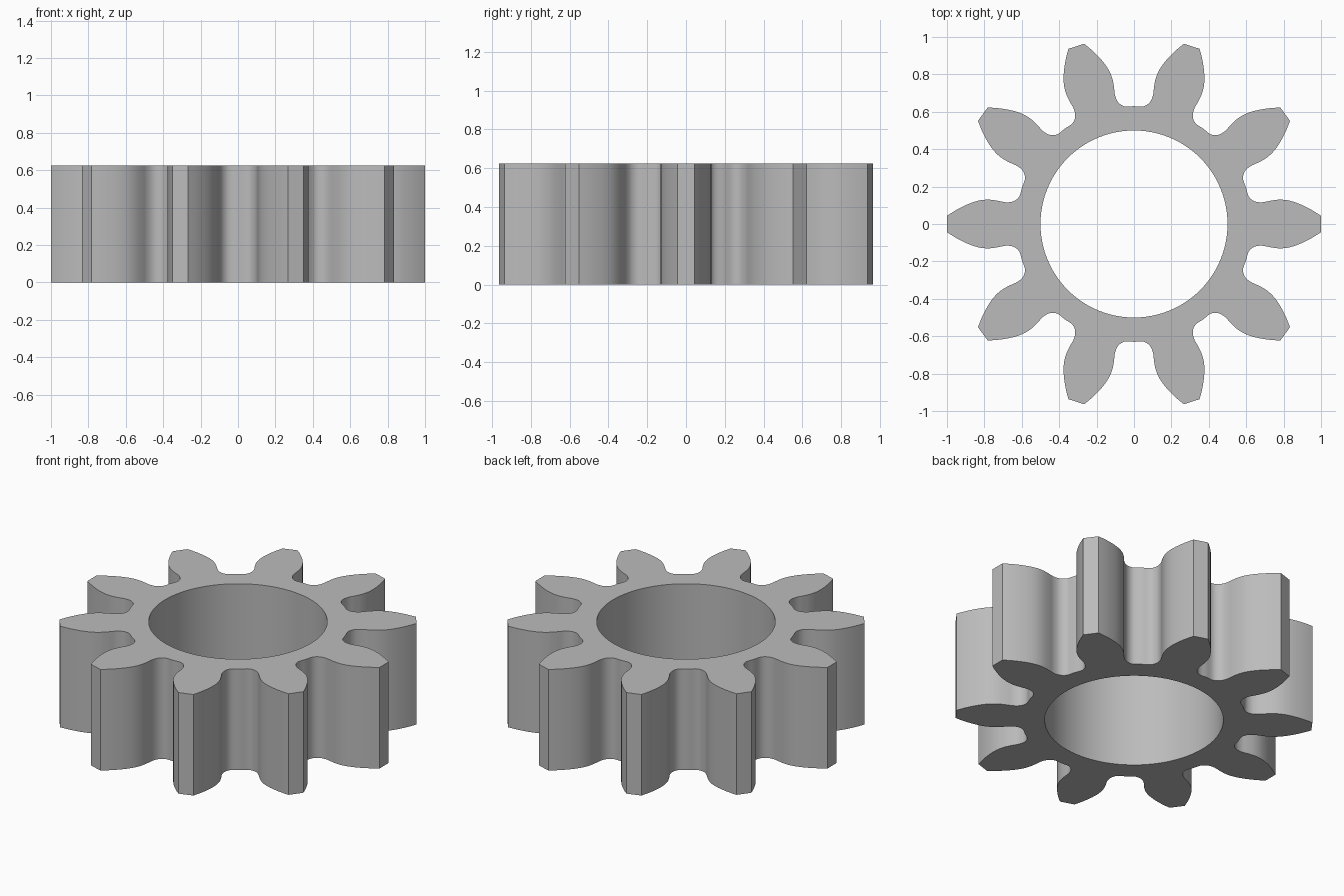
import bpy
import bmesh
from math import radians, cos, sin, tau
from mathutils import Vector, Matrix

if "Cube" in bpy.data.objects:
    bpy.data.objects.remove(bpy.data.objects["Cube"])

TEETH, HEIGHT, BORE, BORE_SIDES, STEPS = 10, 0.625, 0.5, 96, 4

# Upper half of one tooth pointing along +x, from tip corner to valley middle
flank = [Vector(p) for p in (
    (0.999, 0.044), (0.96, 0.069), (0.92, 0.091), (0.87, 0.113), (0.82, 0.127),
    (0.773, 0.130), (0.727, 0.124), (0.685, 0.116), (0.645, 0.121),
    (0.614, 0.146), (0.599, 0.195))]


def smooth(points):
    """Catmull-Rom curve through the points."""
    ext = [2 * points[0] - points[1]] + points + [2 * points[-1] - points[-2]]
    out = []
    for a, b, c, d in zip(ext, ext[1:], ext[2:], ext[3:]):
        for s in range(STEPS):
            t = s / STEPS
            out.append(0.5 * (2 * b + (c - a) * t + (2 * a - 5 * b + 4 * c - d) * t ** 2
                              + (3 * b - a - 3 * c + d) * t ** 3))
    return out + [points[-1]]


def ring(bm, points):
    verts = [bm.verts.new((p.x, p.y, 0)) for p in points]
    return [bm.edges.new((v, verts[i - 1])) for i, v in enumerate(verts)]


# Outline: mirrored flank, repeated around the centre
half = smooth(flank)
tooth = [Vector((p.x, -p.y)) for p in reversed(half[:-1])] + half
outline = []
for i in range(TEETH):
    turn = Matrix.Rotation(tau * i / TEETH, 2)
    outline += [turn @ p for p in tooth]
bore = [Vector((cos(tau * i / BORE_SIDES), sin(tau * i / BORE_SIDES))) * BORE
        for i in range(BORE_SIDES)]

# Fill between outline and bore, then extrude to full height
bm = bmesh.new()
edges = ring(bm, outline) + ring(bm, bore)
bmesh.ops.triangle_fill(bm, edges=edges, use_beauty=True, normal=(0, 0, 1))
top = bmesh.ops.extrude_face_region(bm, geom=bm.faces[:], use_keep_orig=True)
bmesh.ops.translate(bm, vec=(0, 0, HEIGHT),
                    verts=[g for g in top["geom"] if isinstance(g, bmesh.types.BMVert)])
bmesh.ops.recalc_face_normals(bm, faces=bm.faces[:])
mesh = bpy.data.meshes.new("gear_wheel")
bm.to_mesh(mesh)
bm.free()
gear = bpy.data.objects.new("gear_wheel", mesh)
bpy.context.collection.objects.link(gear)

# Plain grey metal
grey = bpy.data.materials.new("grey_metal")
grey.use_nodes = True
colour = (0.5, 0.5, 0.5, 1)
grey.diffuse_color = colour
grey.node_tree.nodes["Principled BSDF"].inputs["Base Color"].default_value = colour
mesh.materials.append(grey)

# Smooth flanks and bore, sharp tips and rims
bpy.ops.object.select_all(action="DESELECT")
gear.select_set(True)
bpy.context.view_layer.objects.active = gear
bpy.ops.object.shade_smooth_by_angle(angle=radians(25))
